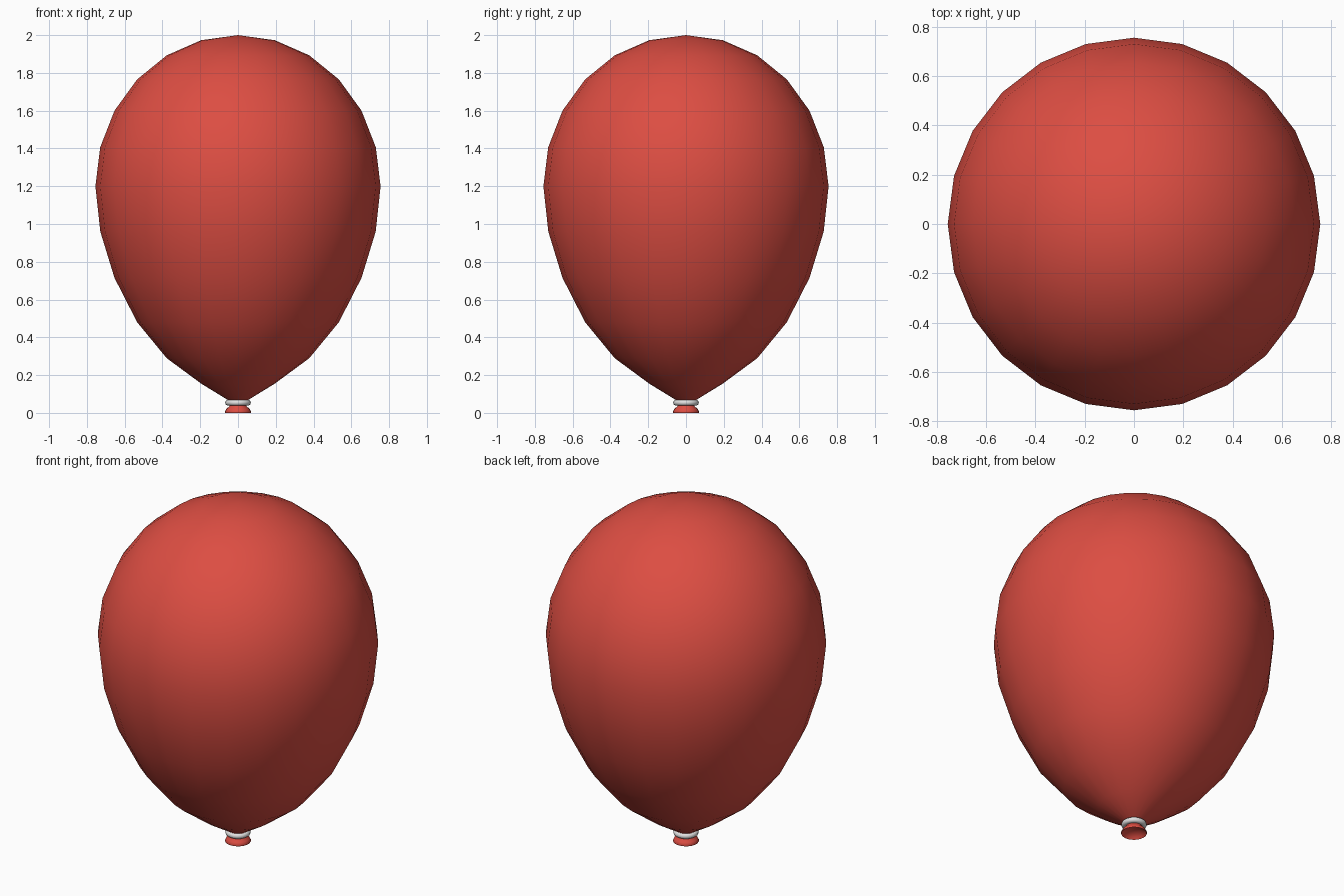
import bpy, bmesh, math

cube = bpy.data.objects.get("Cube")
if cube:
    bpy.data.objects.remove(cube, do_unlink=True)


def material(name, rgb):
    m = bpy.data.materials.new(name)
    m.use_nodes = True
    m.diffuse_color = (*rgb, 1)
    m.node_tree.nodes["Principled BSDF"].inputs["Base Color"].default_value = (*rgb, 1)
    return m


red = material("red rubber", (0.72, 0.075, 0.055))
white = material("pale grey string", (0.75, 0.75, 0.75))


def lathe(name, profile, mat, sides=24, sharp=60):
    """Spin (radius, height) points around z; zero radius becomes a pole."""
    bm = bmesh.new()
    verts = [bm.verts.new((r, 0, z)) for r, z in profile]
    edges = [bm.edges.new(pair) for pair in zip(verts, verts[1:])]
    bmesh.ops.spin(bm, geom=verts + edges, cent=(0, 0, 0), axis=(0, 0, 1),
                   angle=math.tau, steps=sides)
    bmesh.ops.remove_doubles(bm, verts=bm.verts, dist=0.0005)
    bmesh.ops.recalc_face_normals(bm, faces=bm.faces)
    mesh = bpy.data.meshes.new(name)
    bm.to_mesh(mesh)
    bm.free()
    mesh.materials.append(mat)
    obj = bpy.data.objects.new(name, mesh)
    bpy.context.collection.objects.link(obj)
    bpy.ops.object.select_all(action='DESELECT')
    obj.select_set(True)
    bpy.context.view_layer.objects.active = obj
    bpy.ops.object.shade_smooth_by_angle(angle=math.radians(sharp))
    return obj


# Balloon body: tapered underside, then a half ellipse over the widest ring
WIDEST, RADIUS, DOME = 1.2, 0.755, 0.8
lower = [(0, 0.05), (0.04, 0.06), (0.195, 0.155), (0.378, 0.29),
         (0.534, 0.48), (0.654, 0.715), (0.729, 0.96)]
dome = [(RADIUS * math.cos(a), WIDEST + DOME * math.sin(a))
        for a in (math.radians(15 * i) for i in range(6))]
lathe("balloon_body", lower + dome + [(0, WIDEST + DOME)], red)

# Flared mouth below the knot, hollow underneath
lathe("balloon_mouth", [(0, 0.055), (0.04, 0.055), (0.046, 0.035), (0.062, 0.02), (0.07, 0.004),
                        (0.068, 0), (0.058, 0.012), (0.035, 0.026), (0, 0.03)], red)

# String tied around the neck
bpy.ops.mesh.primitive_torus_add(location=(0, 0, 0.054), major_radius=0.052, minor_radius=0.016,
                                 major_segments=24, minor_segments=10)
ring = bpy.context.object
ring.name = "neck_tie"
ring.data.materials.append(white)
bpy.ops.object.shade_smooth_by_angle(angle=math.radians(60))
